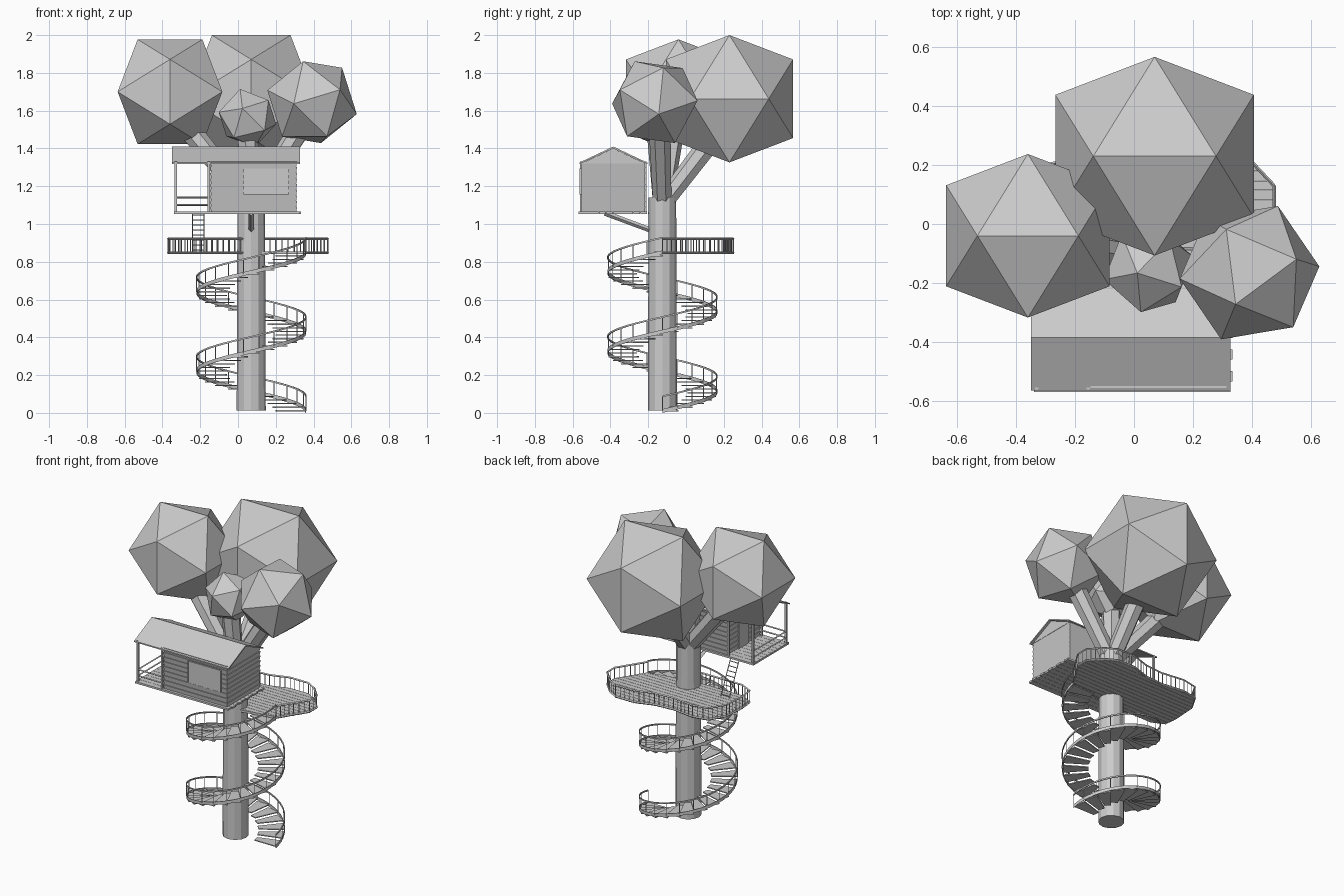
import bpy, bmesh, math
from mathutils import Vector, Matrix

if "Cube" in bpy.data.objects:
    bpy.data.objects.remove(bpy.data.objects["Cube"])

grey = bpy.data.materials.new("plain_grey")
grey.use_nodes = True
grey.diffuse_color = (0.6, 0.6, 0.6, 1)
grey.node_tree.nodes["Principled BSDF"].inputs["Base Color"].default_value = (0.6, 0.6, 0.6, 1)


def finish(name, bm):
    bmesh.ops.recalc_face_normals(bm, faces=bm.faces)
    mesh = bpy.data.meshes.new(name)
    bm.to_mesh(mesh)
    bm.free()
    mesh.materials.append(grey)
    bpy.context.collection.objects.link(bpy.data.objects.new(name, mesh))


def box(bm, lo, hi, shrink=0):
    """Axis-aligned box; shrink pulls in the bottom edge."""
    lo, hi = Vector(lo), Vector(hi)
    verts = bmesh.ops.create_cube(bm, size=1)["verts"]
    for v in verts:
        low = v.co.z < 0
        v.co = (lo + hi) / 2 + v.co * (hi - lo)
        if low:
            v.co.x += shrink if v.co.x < (lo.x + hi.x) / 2 else -shrink
            v.co.y += shrink if v.co.y < (lo.y + hi.y) / 2 else -shrink


def bar(bm, a, b, r, r2=None, sides=4):
    """Straight bar or tapered branch between two points."""
    a, b = Vector(a), Vector(b)
    d = b - a
    turn = d.to_track_quat("Z", "Y").to_matrix().to_4x4()
    bmesh.ops.create_cone(bm, cap_ends=True, segments=sides, radius1=r, radius2=r2 or r,
                          depth=d.length, matrix=Matrix.Translation((a + b) / 2) @ turn)


def prism(bm, profile, x0, x1):
    """Extrude a (y, z) profile along x."""
    face = bm.faces.new([bm.verts.new((x0, y, z)) for y, z in profile])
    new = bmesh.ops.extrude_face_region(bm, geom=[face])["geom"]
    bmesh.ops.translate(bm, vec=(x1 - x0, 0, 0), verts=[g for g in new if isinstance(g, bmesh.types.BMVert)])


def frame(a, b):
    x = Vector(a).normalized()
    z = x.cross(Vector(b)).normalized()
    return Matrix((x, z.cross(x), z)).transposed()


# Foliage: icosahedra turned so that one edge points along directions a and b
PHI = (1 + 5 ** 0.5) / 2
EDGE = ((1, 0, PHI), (-1, 0, PHI))


def foliage(name, centre, radius, a=EDGE[0], b=EDGE[1]):
    turn = frame(a, b) @ frame(*EDGE).transposed()
    scale = radius / math.hypot(1, PHI)
    bm = bmesh.new()
    for s in (-1, 1):
        for t in (-PHI, PHI):
            for p in ((s, 0, t), (0, t, s), (t, s, 0)):
                bm.verts.new(Vector(centre) + turn @ Vector(p) * scale)
    bmesh.ops.convex_hull(bm, input=bm.verts)
    finish(name, bm)


foliage("foliage_back", (0.07, 0.23, 1.663), 0.396)
foliage("foliage_right", (-0.36, -0.04, 1.70), 0.326)
foliage("foliage_left", (0.392, -0.165, 1.645), 0.246, (0.157, 0.045, 0.18), (0.237, 0.022, -0.055))
foliage("foliage_small", (0.05, -0.15, 1.56), 0.16, (0.095, -0.12, -0.066), (-0.075, -0.095, -0.1))

# Trunk and branches
CX, CY = 0.07, -0.125
bm = bmesh.new()
bar(bm, (CX, CY, 0.012), (CX, CY, 1.14), 0.077, 0.073, 12)
finish("trunk", bm)
bm = bmesh.new()
for tip in ((0.07, 0.18, 1.5), (-0.3, -0.06, 1.55), (0.36, -0.14, 1.55), (0.05, -0.15, 1.5)):
    bar(bm, (CX, CY, 1.1), tip, 0.05, 0.06, 7)
finish("branches", bm)

# Spiral stair: two turns of treads, an outer stringer, balusters and a handrail
R_IN, R_OUT, STEPS, TURNS, RISE = 0.135, 0.287, 44, 2, 0.84


def spiral(t, r, dz=0):
    a = t * TURNS * math.tau
    return Vector((CX + r * math.cos(a), CY + r * math.sin(a), t * RISE + dz))


bm = bmesh.new()
for i in range(STEPS):
    t0, t1 = i / STEPS, (i + 1.05) / STEPS
    ring = [spiral(t0, R_IN), spiral(t0, R_OUT), spiral(t1, R_OUT), spiral(t1, R_IN)]
    z = t0 * RISE + 0.008
    face = bm.faces.new([bm.verts.new((p.x, p.y, z)) for p in ring])
    new = bmesh.ops.extrude_face_region(bm, geom=[face])["geom"]
    bmesh.ops.translate(bm, vec=(0, 0, 0.006), verts=[g for g in new if isinstance(g, bmesh.types.BMVert)])
finish("stair_treads", bm)


def spiral_band(name, z0, z1, width, count=72):
    bm = bmesh.new()
    rings = []
    for i in range(count + 1):
        t = i / count
        rings.append([bm.verts.new(spiral(t, R_OUT + w, z))
                      for w, z in ((0, z0), (width, z0), (width, z1), (0, z1))])
    for p, q in zip(rings, rings[1:]):
        for k in range(4):
            bm.faces.new((p[k], p[k - 1], q[k - 1], q[k]))
    bm.faces.new(rings[0])
    bm.faces.new(rings[-1])
    finish(name, bm)


spiral_band("stair_stringer", 0, 0.02, 0.004)
spiral_band("stair_handrail", 0.083, 0.092, 0.006)
bm = bmesh.new()
for i in range(STEPS + 1):
    bar(bm, spiral(i / STEPS, R_OUT + 0.002, 0.01), spiral(i / STEPS, R_OUT + 0.002, 0.088), 0.0025)
finish("stair_balusters", bm)

# Deck of separate boards
outline = [(0.36, -0.125), (0.42, -0.03), (0.475, 0.055), (0.475, 0.13), (0.4, 0.21), (0.33, 0.25),
           (0.2, 0.25), (0.08, 0.21), (-0.05, 0.2), (-0.2, 0.22), (-0.3, 0.2), (-0.36, 0.1),
           (-0.37, -0.05), (-0.36, -0.14), (-0.28, -0.18), (0.07, -0.18)]
bm = bmesh.new()
bm.faces.new([bm.verts.new((x, y, 0.84)) for x, y in outline])
for i in range(12):
    bmesh.ops.bisect_plane(bm, geom=bm.verts[:] + bm.edges[:] + bm.faces[:],
                           plane_co=(0, -0.15 + i * 0.033, 0), plane_no=(0, 1, 0))
bmesh.ops.split_edges(bm, edges=[e for e in bm.edges if len(e.link_faces) > 1])
rim = bmesh.ops.inset_individual(bm, faces=bm.faces[:], thickness=0.0015)["faces"]
bmesh.ops.delete(bm, geom=rim, context="FACES")
new = bmesh.ops.extrude_face_region(bm, geom=bm.faces[:])["geom"]
bmesh.ops.translate(bm, vec=(0, 0, 0.014), verts=[g for g in new if isinstance(g, bmesh.types.BMVert)])
finish("deck_boards", bm)

# Deck railing, open where the stair arrives
bm = bmesh.new()
for p, q in zip(outline, outline[1:]):
    p, q = Vector((*p, 0.84)), Vector((*q, 0.84))
    up = Vector((0, 0, 0.082))
    bar(bm, p + up, q + up, 0.006)
    bar(bm, p + up * 0.1, q + up * 0.1, 0.006)
    count = max(1, round((q - p).length / 0.03))
    for i in range(count):
        m = p.lerp(q, i / count)
        bar(bm, m, m + up, 0.003)
finish("deck_railing", bm)

# Cabin floor boards and brace
bm = bmesh.new()
for i in range(10):
    y = -0.57 + i * 0.0365
    box(bm, (-0.34, y, 1.054), (0.328 + 0.006 * (i % 2), y + 0.035, 1.066))
finish("cabin_floor", bm)
bm = bmesh.new()
bar(bm, (CX, -0.43, 1.058), (CX, -0.18, 0.965), 0.014)
finish("floor_brace", bm)

# Cabin walls of lapped boards
bm = bmesh.new()
ROWS = 9
for i in range(ROWS):
    h = 0.27 / ROWS
    box(bm, (-0.147, -0.557, 1.062 + i * h), (0.313, -0.215, 1.062 + (i + 1) * h), 0.005)
finish("cabin_walls", bm)

# Roof shell and gable
bm = bmesh.new()
prism(bm, [(-0.565, 1.325), (-0.385, 1.41), (-0.205, 1.325), (-0.205, 1.335 - 0.018),
           (-0.385, 1.4), (-0.565, 1.317)], -0.35, 0.327)
finish("roof", bm)
bm = bmesh.new()
prism(bm, [(-0.555, 1.32), (-0.385, 1.4), (-0.215, 1.32)], -0.147, 0.313)
finish("gable", bm)

# Window, door
bm = bmesh.new()
box(bm, (0.03, -0.561, 1.155), (0.27, -0.553, 1.295))
for i in range(5):
    x = 0.03 + i * 0.0585
    box(bm, (x, -0.563, 1.155), (x + 0.006, -0.555, 1.295))
finish("window", bm)
bm = bmesh.new()
box(bm, (-0.151, -0.43, 1.066), (-0.143, -0.33, 1.27))
finish("door", bm)

# Porch posts and rails
bm = bmesh.new()
for y in (-0.555, -0.215):
    for x in (-0.33, -0.155):
        box(bm, (x - 0.006, y - 0.006, 1.066), (x + 0.006, y + 0.006, 1.33))
for z in (1.1, 1.14):
    bar(bm, (-0.33, -0.555, z), (-0.33, -0.215, z), 0.005)
    bar(bm, (-0.33, -0.555, z), (-0.15, -0.555, z), 0.005)
finish("porch_frame", bm)

# Ladder from the deck to the porch
bm = bmesh.new()
foot, top = Vector((-0.21, -0.1, 0.85)), Vector((-0.21, -0.2, 1.06))
half = Vector((0.03, 0, 0))
for side in (-half, half):
    bar(bm, foot + side, top + side, 0.003)
for i in range(8):
    m = foot.lerp(top, (i + 0.5) / 8)
    bar(bm, m - half, m + half, 0.003)
finish("ladder", bm)
